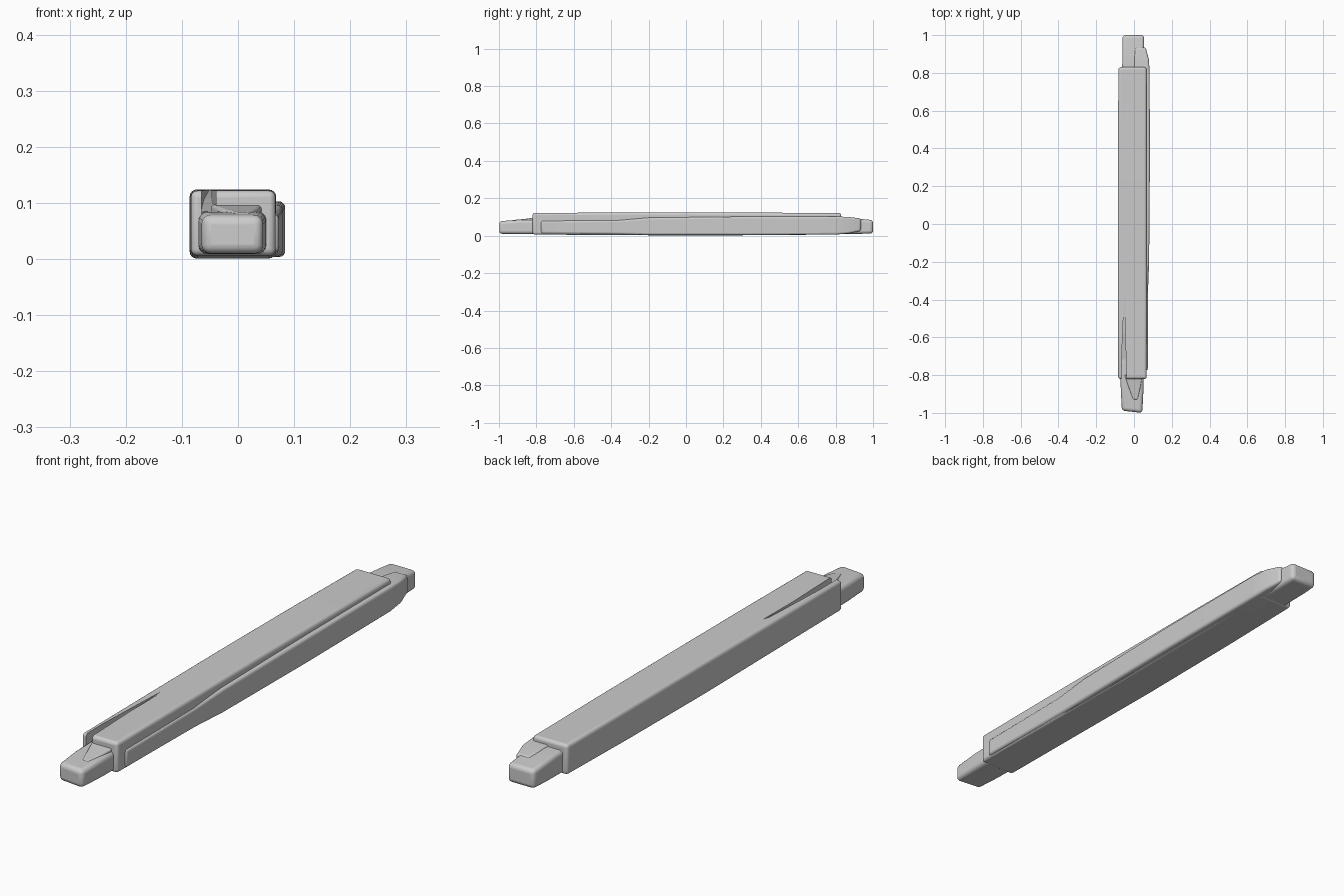
import bpy, bmesh, math


def loft(name, sections, bevel=0.012):
    """Rectangular sections (y, x0, x1, z0, z1) joined along y, edges rounded."""
    bm = bmesh.new()
    rings = []
    for y, x0, x1, z0, z1 in sections:
        rings.append([bm.verts.new((x, y, z)) for x, z in
                      ((x0, z0), (x1, z0), (x1, z1), (x0, z1))])
    for a, b in zip(rings, rings[1:]):
        for i in range(4):
            j = (i + 1) % 4
            bm.faces.new((a[i], a[j], b[j], b[i]))
    bm.faces.new(rings[0])
    bm.faces.new(rings[-1])
    bmesh.ops.recalc_face_normals(bm, faces=bm.faces)
    me = bpy.data.meshes.new(name)
    bm.to_mesh(me)
    bm.free()
    ob = bpy.data.objects.new(name, me)
    bpy.context.collection.objects.link(ob)
    if bevel:
        m = ob.modifiers.new("round", 'BEVEL')
        m.width, m.segments = bevel, 4
        m.limit_method, m.angle_limit = 'ANGLE', math.radians(40)
    return ob


def smooth(ob):
    bpy.ops.object.select_all(action='DESELECT')
    ob.select_set(True)
    bpy.context.view_layer.objects.active = ob
    bpy.ops.object.shade_smooth_by_angle(angle=math.radians(35))


# Main beam, slightly uneven along its length
beam = loft("beam", [
    (-0.82, -0.084, 0.067, 0.006, 0.122),
    (-0.45, -0.085, 0.068, 0.004, 0.123),
    (0.0, -0.086, 0.067, 0.001, 0.124),
    (0.45, -0.085, 0.067, 0.003, 0.123),
    (0.83, -0.082, 0.066, 0.007, 0.121)])

# Worn split in the front left of the top, fading towards the middle
split = loft("split_cutter", [
    (-0.86, -0.065, -0.038, 0.072, 0.16),
    (-0.72, -0.066, -0.042, 0.085, 0.16),
    (-0.58, -0.060, -0.047, 0.108, 0.16),
    (-0.38, -0.051, -0.046, 0.124, 0.16)], 0)
split.hide_render = True
split.hide_set(True)
cut = beam.modifiers.new("split", 'BOOLEAN')
cut.object, cut.operation, cut.solver = split, 'DIFFERENCE', 'EXACT'

# Lower layer along the right side, running past the beam at the back
side = loft("side_layer", [
    (-0.775, 0.0, 0.073, 0.012, 0.080),
    (-0.36, 0.0, 0.074, 0.008, 0.083),
    (-0.20, 0.0, 0.080, 0.004, 0.096),
    (0.30, 0.0, 0.084, 0.004, 0.102),
    (0.80, 0.0, 0.083, 0.006, 0.103),
    (0.87, 0.0, 0.079, 0.012, 0.100),
    (0.935, 0.005, 0.062, 0.025, 0.092)], 0.010)

# Tenons at both ends
front = loft("front_tenon", [
    (-0.995, -0.064, 0.044, 0.010, 0.078),
    (-0.88, -0.070, 0.050, 0.009, 0.084),
    (-0.70, -0.072, 0.052, 0.009, 0.086)], 0.016)
front.data.vertices[0].co.y = front.data.vertices[3].co.y = -0.988
for i in (1, 2):
    front.data.vertices[i].co.y = -1.0
back = loft("back_tenon", [
    (0.70, -0.064, 0.058, 0.008, 0.096),
    (0.86, -0.062, 0.056, 0.009, 0.096),
    (0.93, -0.062, 0.054, 0.010, 0.090),
    (1.0, -0.060, 0.053, 0.012, 0.083)], 0.015)

# Ragged shoulder chip on top of the front tenon
chip = loft("shoulder_chip", [
    (-0.93, -0.005, 0.020, 0.06, 0.083),
    (-0.86, -0.030, 0.035, 0.06, 0.090),
    (-0.80, -0.050, 0.045, 0.06, 0.098)], 0.006)

for ob in (beam, side, front, back, chip):
    smooth(ob)
